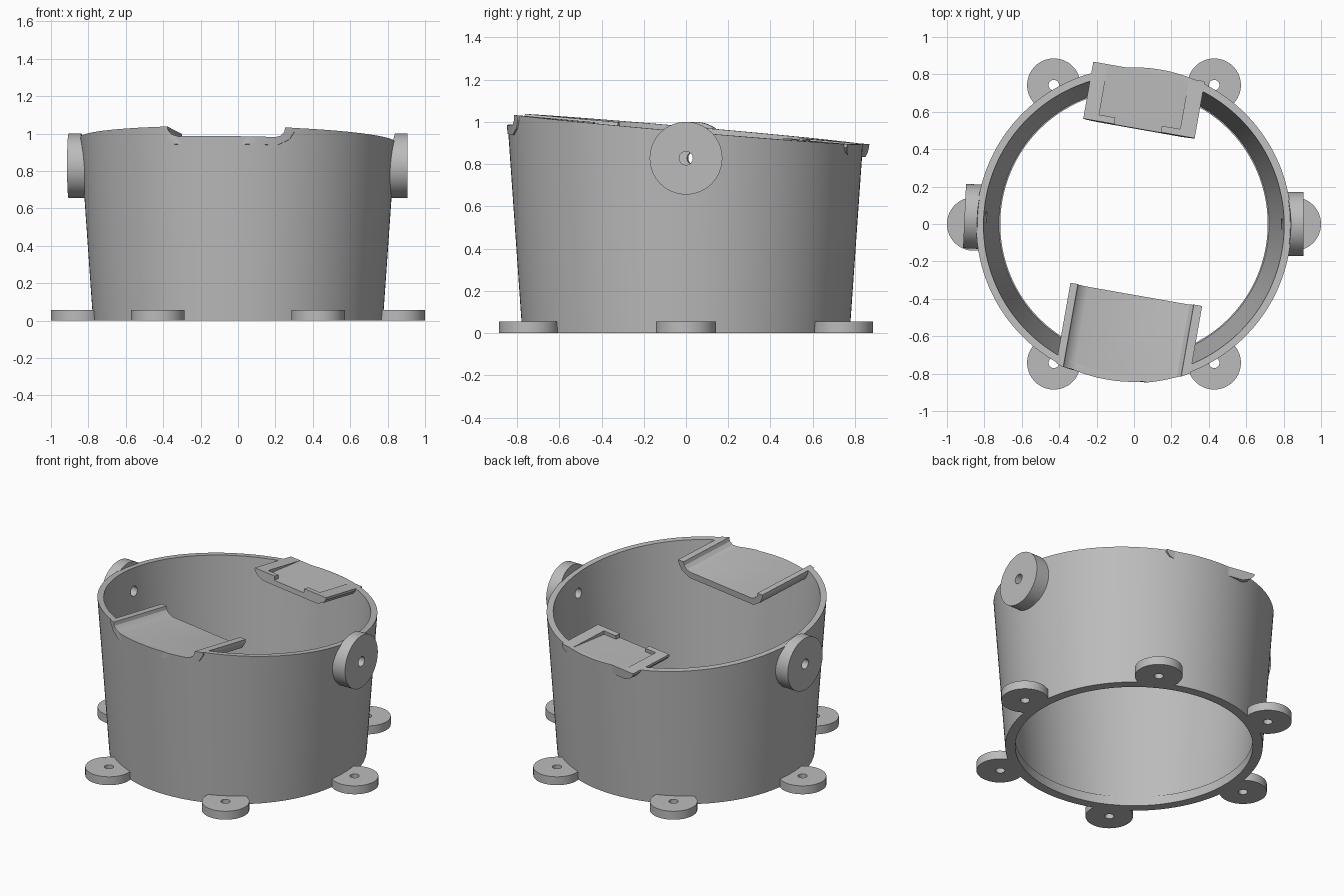
import bpy, bmesh
from math import radians, cos, sin, pi, atan
from mathutils import Matrix

cube = bpy.data.objects.get("Cube")
if cube:
    bpy.data.objects.remove(cube, do_unlink=True)

grey = bpy.data.materials.new("grey plastic")
grey.use_nodes = True
colour = (0.5, 0.5, 0.5, 1)
grey.diffuse_color = colour
grey.node_tree.nodes["Principled BSDF"].inputs["Base Color"].default_value = colour

# Frame of the sloping rim plane: turned about z, then tilted down to the back
SLOPE = 0.088
RIM = (Matrix.Translation((0, 0, 0.966)) @ Matrix.Rotation(radians(-10), 4, 'Z')
       @ Matrix.Rotation(-atan(SLOPE), 4, 'X'))


def finish(name, bm, matrix=Matrix()):
    bmesh.ops.recalc_face_normals(bm, faces=bm.faces)
    bm.transform(matrix)
    mesh = bpy.data.meshes.new(name)
    bm.to_mesh(mesh)
    bm.free()
    mesh.materials.append(grey)
    ob = bpy.data.objects.new(name, mesh)
    bpy.context.collection.objects.link(ob)
    return ob


def cylinder(name, r1, r2, z0, z1, matrix=Matrix(), sides=64):
    bm = bmesh.new()
    bmesh.ops.create_cone(bm, cap_ends=True, segments=sides, radius1=r1, radius2=r2,
                          depth=z1 - z0, matrix=Matrix.Translation((0, 0, (z0 + z1) / 2)))
    return finish(name, bm, matrix)


def lathe(name, profile, sides=160):
    bm = bmesh.new()
    verts = [bm.verts.new((r, 0, z)) for r, z in profile]
    edges = [bm.edges.new((a, b)) for a, b in zip(verts, verts[1:] + verts[:1])]
    bmesh.ops.spin(bm, geom=verts + edges, axis=(0, 0, 1), cent=(0, 0, 0),
                   angle=2 * pi, steps=sides)
    bmesh.ops.remove_doubles(bm, verts=bm.verts, dist=1e-4)
    return finish(name, bm)


def prism(name, outline, v0, v1, matrix=RIM):
    """Extrude an (across, up) outline along the depth direction."""
    bm = bmesh.new()
    face = bm.faces.new([bm.verts.new((u, v0, w)) for u, w in outline])
    ext = bmesh.ops.extrude_face_region(bm, geom=[face])["geom"]
    moved = [g for g in ext if isinstance(g, bmesh.types.BMVert)]
    bmesh.ops.translate(bm, verts=moved, vec=(0, v1 - v0, 0))
    return finish(name, bm, matrix)


def boolean(ob, cutter, operation='DIFFERENCE'):
    mod = ob.modifiers.new("cut", 'BOOLEAN')
    mod.operation, mod.solver, mod.object = operation, 'EXACT', cutter
    bpy.context.view_layer.objects.active = ob
    bpy.ops.object.modifier_apply(modifier=mod.name)


def outer_cone(offset):
    return cylinder("cone_cutter", 0.775 + offset, 0.866 + offset, 0, 1.3, sides=160)


cutters = []

# Tapered shell, trimmed by the sloping plane
shell = lathe("shell", [(0.715, 0), (0.775, 0), (0.859, 1.2), (0.825, 1.2),
                        (0.722, 0.06), (0.715, 0.06)])
trim = prism("trim_cutter", [(-2, 0), (2, 0), (2, 1), (-2, 1)], -2, 2)
boolean(shell, trim)

# Front shelf: a shallow channel with rounded corners
channel = [(-0.24, 0), (-0.235, -0.022), (-0.215, -0.042), (-0.18, -0.053),
           (0.34, -0.053), (0.367, -0.045), (0.385, -0.025), (0.39, 0)]
underside = [(0.435, 0), (0.435, -0.02), (0.41, -0.062), (0.35, -0.095),
             (-0.2, -0.095), (-0.255, -0.062), (-0.28, -0.02), (-0.28, 0)]
front_shelf = prism("front_shelf", channel + underside, -0.82, -0.37)
limit = outer_cone(0.006)
boolean(front_shelf, limit, 'INTERSECT')
notch = prism("notch_cutter", channel + [(0.39, 0.1), (-0.24, 0.1)], -1, -0.3)
boolean(shell, notch)

# Rear shelf: a tray with hooked tabs at its inner corners
tray = [(-0.365, 0), (0.24, 0), (0.24, -0.015), (0.22, -0.04), (0.17, -0.06),
        (-0.29, -0.06), (-0.34, -0.04), (-0.365, -0.015)]
rear_shelf = prism("rear_shelf", tray, 0.51, 0.82)


def recess(u0, u1, v0):
    # Wedge with a level floor that meets the rim plane at the outer edge
    turn = Matrix.Rotation(radians(90), 4, 'Z')
    v1 = 0.82
    outline = [(v0, -SLOPE * (v1 - v0)), (v1, 0), (v1, 0.1), (v0, 0.1)]
    return prism("recess_cutter", outline, -u1, -u0, RIM @ turn)


for u0, u1, v0 in ((-0.285, 0.155, 0.545), (-0.197, 0.056, 0.45)):
    cutter = recess(u0, u1, v0)
    boolean(rear_shelf, cutter)
    boolean(shell, cutter)
    cutters.append(cutter)

# Side pads with a hole through the wall
core = outer_cone(-0.006)
parts = [shell, front_shelf, rear_shelf]
for name, degrees in (("left_pad", 0), ("right_pad", 177.3)):
    place = (Matrix.Rotation(radians(degrees), 4, 'Z') @ Matrix.Translation((0, 0, 0.828))
             @ Matrix.Rotation(radians(90), 4, 'Y'))
    pad = cylinder(name, 0.172, 0.172, 0.74, 0.907, place)
    hole = cylinder("hole_cutter", 0.032, 0.032, 0.6, 1.1, place, 32)
    boolean(pad, core)
    boolean(pad, hole)
    boolean(shell, hole)
    parts.append(pad)
    cutters.append(hole)

# Six mounting feet around the base
for i in range(6):
    a = radians(60 * i)
    place = Matrix.Translation((0.857 * cos(a), 0.857 * sin(a), 0))
    foot = cylinder(f"foot_{i + 1}", 0.143, 0.143, 0, 0.056, place)
    hole = cylinder("hole_cutter", 0.028, 0.028, -0.1, 0.2, place, 32)
    boolean(foot, hole)
    parts.append(foot)
    cutters.append(hole)

for ob in cutters + [trim, limit, notch, core]:
    bpy.data.objects.remove(ob, do_unlink=True)

bpy.ops.object.select_all(action='DESELECT')
for ob in parts:
    ob.select_set(True)
bpy.context.view_layer.objects.active = shell
bpy.ops.object.shade_smooth_by_angle(angle=radians(30))
